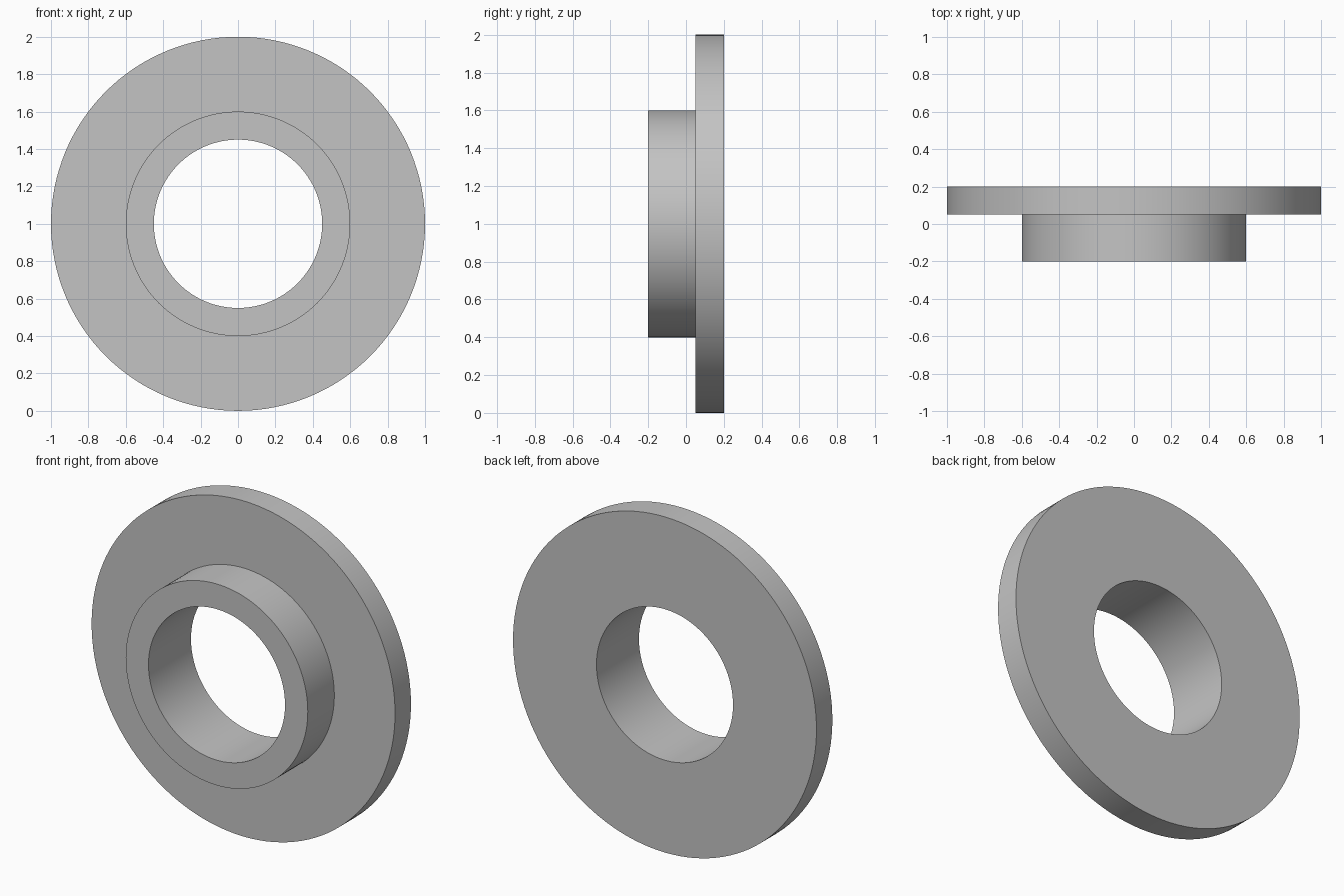
import bpy, bmesh, math
from mathutils import Matrix, Vector

cube = bpy.data.objects.get("Cube")
if cube:
    bpy.data.objects.remove(cube, do_unlink=True)

# Plain grey material
grey = bpy.data.materials.new("plain_grey")
grey.use_nodes = True
colour = (0.55, 0.55, 0.55, 1)
grey.diffuse_color = colour
grey.node_tree.nodes["Principled BSDF"].inputs["Base Color"].default_value = colour

# Flanged bush: closed (radius, y) section turned about the y axis
BORE, HUB, RIM = 0.45, 0.6, 1.0
FRONT, STEP, BACK = -0.2, 0.05, 0.2
section = [(BORE, FRONT), (HUB, FRONT), (HUB, STEP),
           (RIM, STEP), (RIM, BACK), (BORE, BACK)]

bm = bmesh.new()
verts = [bm.verts.new((r, y, 0)) for r, y in section]
edges = [bm.edges.new((verts[i - 1], verts[i])) for i in range(len(verts))]
bmesh.ops.spin(bm, geom=verts + edges, cent=(0, 0, 0), axis=(0, 1, 0),
               angle=math.tau, steps=128, use_merge=True)
bmesh.ops.remove_doubles(bm, verts=bm.verts[:], dist=0.0001)
bmesh.ops.recalc_face_normals(bm, faces=bm.faces[:])
bmesh.ops.transform(bm, matrix=Matrix.Translation(Vector((0, 0, RIM))), verts=bm.verts[:])

mesh = bpy.data.meshes.new("flanged_bush")
bm.to_mesh(mesh)
bm.free()
mesh.materials.append(grey)
bush = bpy.data.objects.new("flanged_bush", mesh)
bpy.context.collection.objects.link(bush)

# Smooth walls, sharp rims
bpy.ops.object.select_all(action="DESELECT")
bush.select_set(True)
bpy.context.view_layer.objects.active = bush
bpy.ops.object.shade_smooth_by_angle(angle=math.radians(30))
